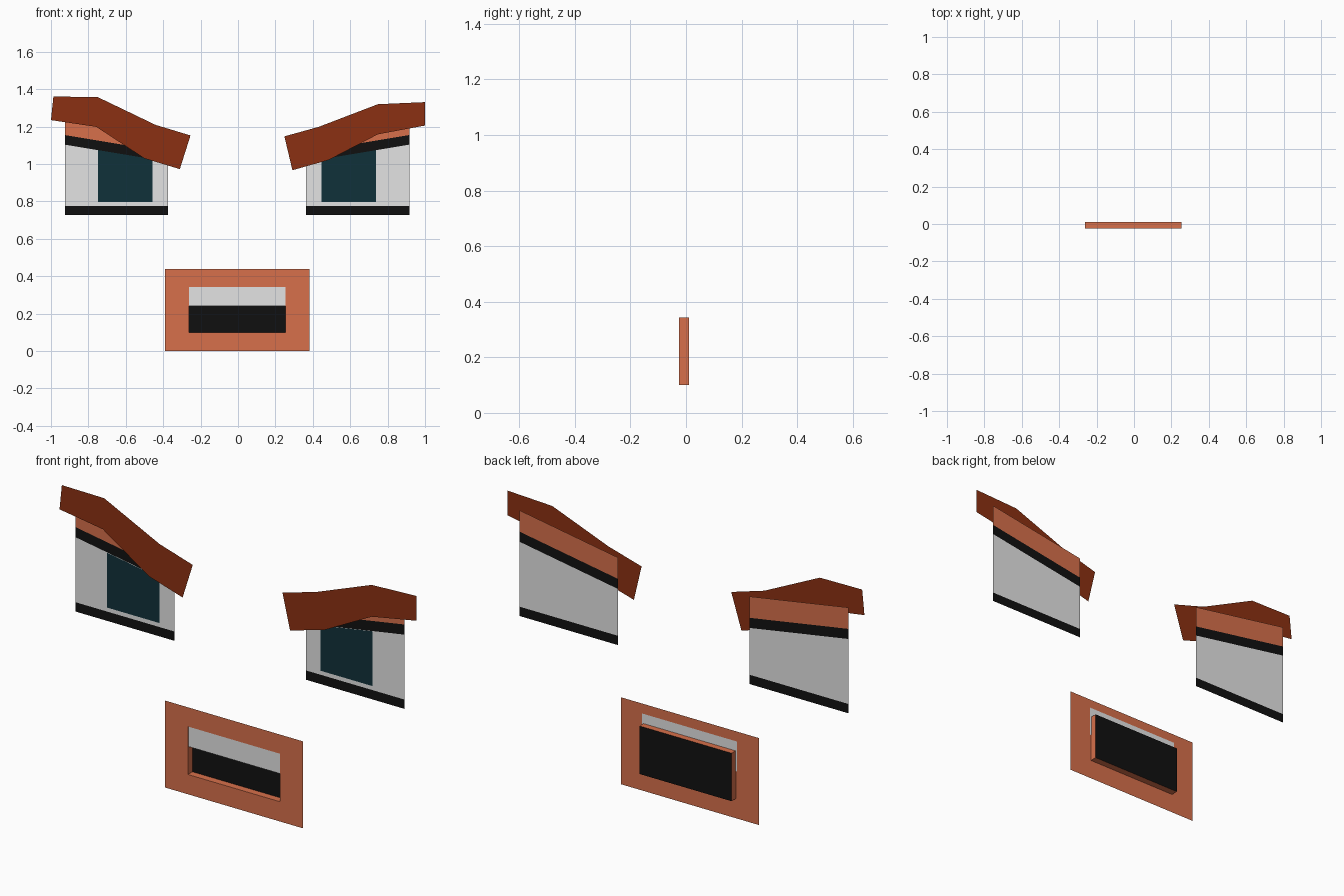
import bpy

if "Cube" in bpy.data.objects:
    bpy.data.objects.remove(bpy.data.objects["Cube"])


def material(name, rgb):
    m = bpy.data.materials.new(name)
    m.diffuse_color = (*rgb, 1)
    m.use_nodes = True
    m.node_tree.nodes["Principled BSDF"].inputs["Base Color"].default_value = m.diffuse_color
    return m


SKIN = material("skin orange", (0.68, 0.160, 0.070))
BROWN = material("brow brown", (0.26, 0.030, 0.006))
WHITE = material("white", (0.77, 0.77, 0.77))
BLACK = material("black", (0.0053, 0.0053, 0.0053))
TEAL = material("dark teal", (0.0053, 0.031, 0.042))


def build(name, verts, faces, mats, indices=None):
    me = bpy.data.meshes.new(name)
    me.from_pydata(verts, [], faces)
    for m in mats:
        me.materials.append(m)
    for i, p in enumerate(me.polygons):
        p.material_index = indices[i] if indices else 0
    me.update()
    ob = bpy.data.objects.new(name, me)
    bpy.context.collection.objects.link(ob)
    return ob


def rect(x0, x1, z0, z1, y):
    return [(x0, y, z0), (x1, y, z0), (x1, y, z1), (x0, y, z1)]


CX = -0.005                       # symmetry line of eyes and mouth
FRONT, BACK = -0.025, 0.011       # mouth depth
BROW_Y, EYE_Y = 0.001, 0.025

# Mouth: flat lip frame around a shallow open box
outer = rect(CX - 0.386, CX + 0.386, 0, 0.440, FRONT)
hole = (CX - 0.258, CX + 0.258, 0.100, 0.343)
ring = [(i, (i + 1) % 4, 4 + (i + 1) % 4, 4 + i) for i in range(4)]
build("mouth_frame", outer + rect(*hole, FRONT), ring, [SKIN])
build("mouth_walls", rect(*hole, FRONT) + rect(*hole, BACK), ring, [SKIN])
build("mouth_back", rect(*hole, BACK), [(0, 1, 2, 3)], [BLACK])
build("upper_teeth", rect(CX - 0.267, CX + 0.267, 0.240, 0.392, FRONT + 0.004),
      [(0, 1, 2, 3)], [WHITE])


# Eyes: stacked strips (lower lash, white, upper lash, lid) plus a pupil
INNER, OUTER = 0.368, 0.921


def lash_line(x):
    """Height of the sloping lower edge of the upper lash."""
    return 1.012 + (x - INNER) / (OUTER - INNER) * 0.092


def eye(side, label):
    def pt(x, z, y):
        return (CX + side * x, y, z)

    verts = []
    for x in (INNER, OUTER):
        s = lash_line(x)
        verts += [pt(x, z, EYE_Y) for z in (0.728, 0.775, s, s + 0.051, s + 0.159)]
    faces = [(i, i + 5, i + 6, i + 1) for i in range(4)]
    if side < 0:
        faces = [f[::-1] for f in faces]
    build(label + "_eye", verts, faces, [BLACK, WHITE, SKIN], [0, 1, 0, 2])

    a, b = 0.451, 0.744
    quad = [pt(a, 0.797, EYE_Y - 0.003), pt(b, 0.797, EYE_Y - 0.003),
            pt(b, lash_line(b), EYE_Y - 0.003), pt(a, lash_line(a), EYE_Y - 0.003)]
    build(label + "_pupil", quad, [(0, 1, 2, 3) if side > 0 else (3, 2, 1, 0)], [TEAL])


eye(-1, "left")
eye(1, "right")


# Eyebrows: bent flat strips, slightly different on each side
def brow(name, top, bottom):
    verts = [(x, BROW_Y, z) for x, z in bottom + top]
    build(name, verts, [(i, i + 1, i + 5, i + 4) for i in range(3)], [BROWN])


brow("left_eyebrow",
     [(-0.987, 1.361), (-0.750, 1.358), (-0.440, 1.209), (-0.254, 1.153)],
     [(-1.000, 1.235), (-0.758, 1.199), (-0.500, 1.030), (-0.311, 0.973)])
brow("right_eyebrow",
     [(0.248, 1.148), (0.432, 1.199), (0.748, 1.320), (1.000, 1.331)],
     [(0.291, 0.967), (0.485, 1.022), (0.748, 1.159), (1.000, 1.206)])
